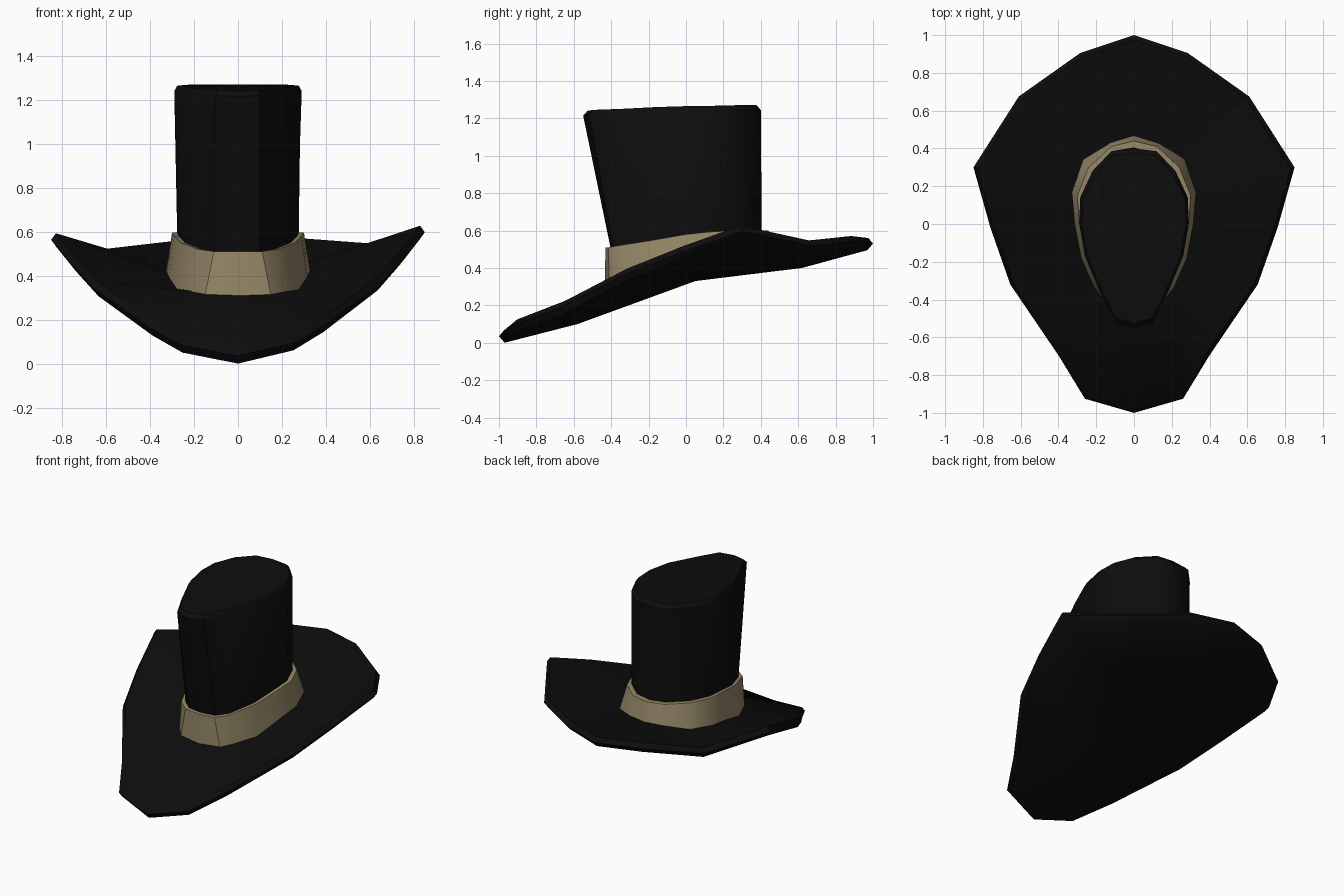
import bpy, bmesh

if "Cube" in bpy.data.objects:
    bpy.data.objects.remove(bpy.data.objects["Cube"])


def material(name, color):
    m = bpy.data.materials.new(name)
    m.diffuse_color = (*color, 1)
    m.use_nodes = True
    m.node_tree.nodes["Principled BSDF"].inputs["Base Color"].default_value = m.diffuse_color
    return m


def full_ring(half):
    """Mirror a front-to-back half outline into a closed loop."""
    return half + [(-x, y, z) for x, y, z in half[-2:0:-1]]


def scaled(ring, s, dz=0.0, cy=0.0):
    return [(x * s, cy + (y - cy) * s, z + dz) for x, y, z in ring]


def loft(name, rings, mat, start=None, end=None, angle=0.6):
    """Skin closed loops in order; optional fan points close the ends."""
    bm = bmesh.new()
    loops = [[bm.verts.new(p) for p in r] for r in rings]
    n = len(loops[0])
    for a, b in zip(loops, loops[1:]):
        for i in range(n):
            j = (i + 1) % n
            bm.faces.new((a[i], a[j], b[j], b[i]))
    for point, loop in ((start, loops[0]), (end, loops[-1])):
        if point:
            c = bm.verts.new(point)
            for i in range(n):
                bm.faces.new((loop[i], loop[(i + 1) % n], c))
    bmesh.ops.recalc_face_normals(bm, faces=bm.faces[:])
    me = bpy.data.meshes.new(name)
    bm.to_mesh(me)
    bm.free()
    ob = bpy.data.objects.new(name, me)
    bpy.context.collection.objects.link(ob)
    me.materials.append(mat)
    bpy.ops.object.select_all(action='DESELECT')
    ob.select_set(True)
    bpy.context.view_layer.objects.active = ob
    bpy.ops.object.shade_smooth_by_angle(angle=angle)
    return ob


black = material("black_felt", (0.004, 0.004, 0.004))
tan = material("tan_band", (0.31, 0.25, 0.14))

# Half outlines, front to back
brim_half = [(0, -1, .035), (.26, -.925, .09), (.40, -.695, .17),
             (.655, -.32, .355), (.76, -.02, .47), (.85, .30, .58),
             (.61, .675, .505), (.285, .905, .535), (0, 1, .53)]
under_z = [.10, .12, .19, .29, .36, .42, .42, .40, .40]
band_low = [(0, -.435, .315), (.15, -.41, .32), (.21, -.34, .33),
            (.28, -.18, .34), (.315, 0, .39), (.33, .17, .42),
            (.27, .345, .44), (.13, .43, .46), (0, .47, .47)]
band_high = [(0, -.43, .51), (.11, -.415, .51), (.18, -.36, .52),
             (.26, -.17, .55), (.29, 0, .58), (.30, .15, .595),
             (.24, .30, .60), (.12, .41, .60), (0, .44, .60)]
crown_top = [(0, -.55, 1.215), (.10, -.52, 1.22), (.175, -.37, 1.225),
             (.26, -.17, 1.235), (.29, 0, 1.24), (.285, .14, 1.24),
             (.22, .28, 1.245), (.12, .385, 1.245), (0, .40, 1.245)]

# Brim: domed underside, thin rim, upper surface rising to the band
edge = full_ring([(x, y, z) for x, y, z in brim_half])
edge = [(x, y, z + .02 * x) for x, y, z in edge]
under = full_ring([(x * .6, y * .6 + .02, z)
                   for (x, y, _), z in zip(brim_half, under_z)])
low, high = full_ring(band_low), full_ring(band_high)
loft("brim", [under, scaled(edge, .97, -.035), edge, scaled(edge, .975, .03),
              scaled(low, .97)], black, start=(0, .05, .33), angle=0.7)

# Band: flared strip with a thin top lip meeting the crown
crown_foot = scaled(high, .91)
loft("band", [scaled(low, 1, -.01), high, crown_foot], tan)

# Crown: egg-shaped tube leaning forward, with a small bevel at the top
foot = [(x, y, z - .04) for x, y, z in scaled(high, .92)]
rim = full_ring(crown_top)
loft("crown", [foot, rim, scaled(rim, .95, .025, -.07)], black,
     end=(0, -.05, 1.262))
